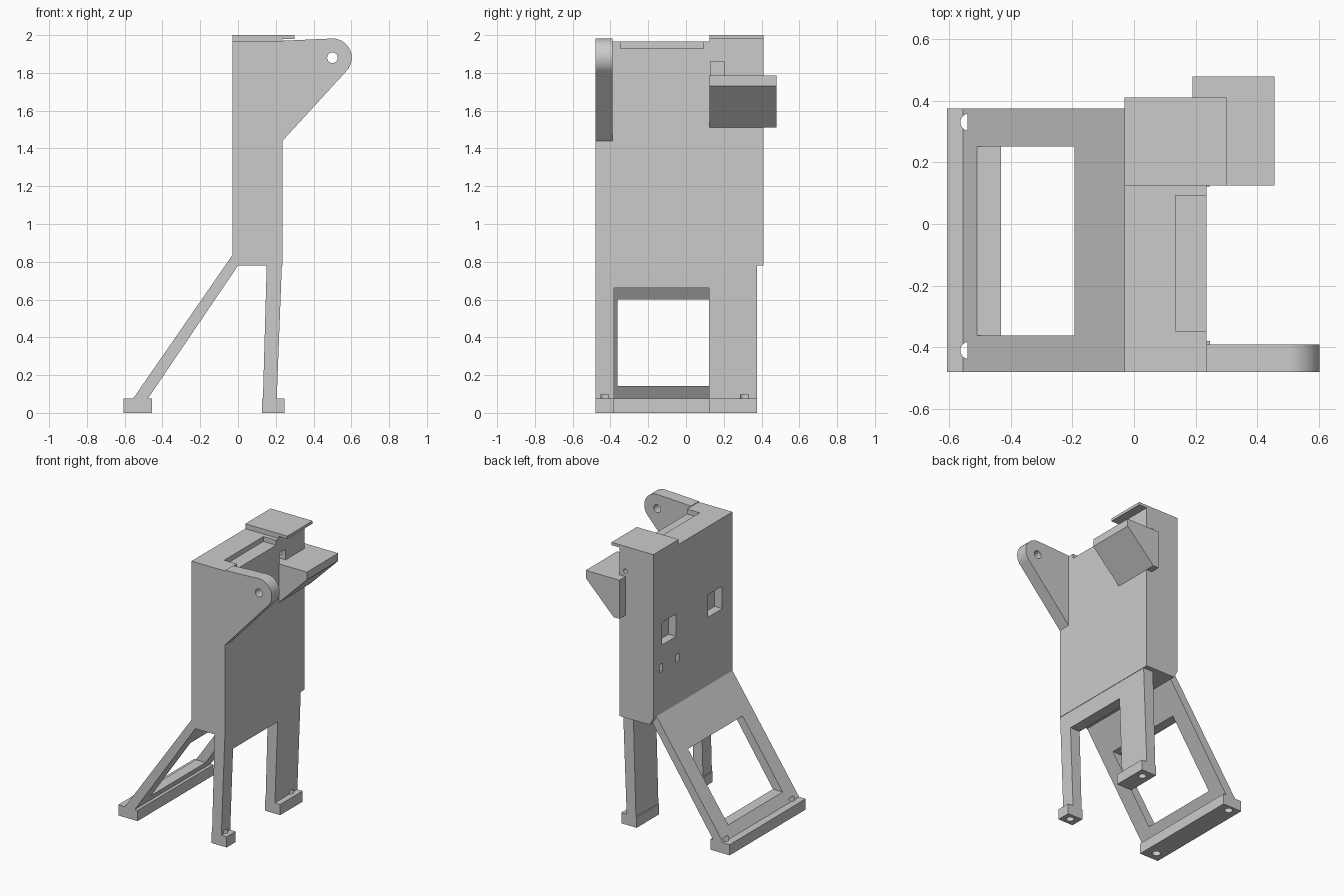
import bpy, bmesh, math
from mathutils import Vector

if "Cube" in bpy.data.objects:
    bpy.data.objects.remove(bpy.data.objects["Cube"], do_unlink=True)

grey = bpy.data.materials.new("matte grey")
grey.use_nodes = True
COLOUR = (0.6, 0.6, 0.6, 1)
grey.diffuse_color = COLOUR
grey.node_tree.nodes["Principled BSDF"].inputs["Base Color"].default_value = COLOUR


def prism(name, profile, start, end, axis="y"):
    """Extrude a profile along y (points are x, z) or z (points are x, y)."""
    bm = bmesh.new()
    place = (lambda a, b: (a, start, b)) if axis == "y" else (lambda a, b: (a, b, start))
    face = bm.faces.new([bm.verts.new(place(a, b)) for a, b in profile])
    result = bmesh.ops.extrude_face_region(bm, geom=[face])
    moved = [v for v in result["geom"] if isinstance(v, bmesh.types.BMVert)]
    step = Vector((0, end - start, 0)) if axis == "y" else Vector((0, 0, end - start))
    bmesh.ops.translate(bm, verts=moved, vec=step)
    bmesh.ops.recalc_face_normals(bm, faces=bm.faces)
    mesh = bpy.data.meshes.new(name)
    bm.to_mesh(mesh)
    bm.free()
    mesh.materials.append(grey)
    obj = bpy.data.objects.new(name, mesh)
    bpy.context.collection.objects.link(obj)
    return obj


def box(name, x, y, z):
    return prism(name, [(x[0], z[0]), (x[1], z[0]), (x[1], z[1]), (x[0], z[1])], *y)


def arc(cx, cy, radius, first=0, last=360, steps=32):
    angles = [math.radians(first + (last - first) * i / steps) for i in range(steps + 1)]
    if last - first == 360:
        angles.pop()
    return [(cx + radius * math.cos(a), cy + radius * math.sin(a)) for a in angles]


def cut(target, cutter):
    """Subtract the cutter from the target, then discard it."""
    mod = target.modifiers.new("cut", "BOOLEAN")
    mod.operation, mod.solver, mod.object = "DIFFERENCE", "EXACT", cutter
    bpy.context.view_layer.objects.active = target
    bpy.ops.object.modifier_apply(modifier=mod.name)
    bpy.data.objects.remove(cutter, do_unlink=True)


LEFT, RIGHT = -0.03, 0.235
FRONT, BACK, LEG_BACK = -0.48, 0.41, 0.375
TOP, BOTTOM = 1.965, 0.78

# Main body with a raised rear column
body = prism("body", [(LEFT, 0.835), (0, BOTTOM), (RIGHT, BOTTOM), (RIGHT, TOP), (LEFT, TOP)],
             FRONT, BACK)
box("column_top", (LEFT, RIGHT), (0.125, BACK), (TOP, 1.982))
box("cap_plate", (LEFT, 0.3), (0.125, BACK), (1.98, 2.0))

# Top notch, square pocket and cross hole in the body
cut(body, box("notch", (0.135, 0.3), (-0.347, 0.093), (1.93, 2.1)))
cut(body, box("pocket", (0.14, 0.3), (0.13, 0.2), (1.785, 1.86)))
cut(body, prism("cross_hole", arc(0.19, 1.825, 0.015), 0.16, 0.5))

# Recessed windows and slots on the flat side
for y in (0.235, -0.285):
    cut(body, box("window", (-0.1, 0.03), (y - 0.08, y + 0.08), (1.32, 1.48)))
for y in (0.325, 0.14):
    cut(body, box("slot", (-0.1, 0.03), (y - 0.018, y + 0.018), (1.13, 1.19)))

# Rounded ear with a pivot hole
ear = prism("pivot_ear", [(RIGHT, 1.97), (RIGHT, 1.44)] + arc(0.5, 1.88, 0.102, -43, 92, 24),
            FRONT, -0.39)
cut(ear, prism("pivot_hole", arc(0.5, 1.88, 0.028), -0.6, -0.3))

# Wedge shelf on the side
prism("wedge_shelf", [(0.19, 1.785), (0.19, 1.51), (RIGHT, 1.51), (0.455, 1.73), (0.455, 1.785)],
      BACK, 0.478)
prism("wedge_shelf_inner", [(RIGHT, 1.785), (RIGHT, 1.51), (0.455, 1.73), (0.455, 1.785)],
      0.125, BACK)

# Sloping support frame with a rectangular opening
frame = prism("sloping_frame", [(LEFT, 0.835), (-0.555, 0.076), (-0.477, 0.076), (0, BOTTOM)],
              FRONT, LEG_BACK)
cut(frame, box("opening", (-0.7, 0.1), (-0.362, 0.252), (0.143, 0.6)))
frame_foot = box("frame_foot", (-0.607, -0.455), (FRONT, LEG_BACK), (0, 0.076))
for y in (-0.41, 0.33):
    for part in (frame, frame_foot):
        cut(part, prism("screw_hole", arc(-0.535, y, 0.028), -0.1, 0.097, "z"))

# Upright legs, feet and the bar between them
legs = prism("upright_legs", [(0.132, 0.076), (0.205, 0.076), (0.232, BOTTOM), (0.152, BOTTOM)],
             FRONT, LEG_BACK)
cut(legs, box("leg_gap", (0, 0.4), (-0.38, 0.122), (-0.1, 0.66)))
for name, y, hole in (("front_foot", (FRONT, -0.38), -0.43), ("back_foot", (0.122, LEG_BACK), 0.31)):
    foot = box(name, (0.126, 0.247), y, (0, 0.076))
    for part in (legs, foot):
        cut(part, prism("screw_hole", arc(0.19, hole, 0.026), -0.1, 0.097, "z"))
